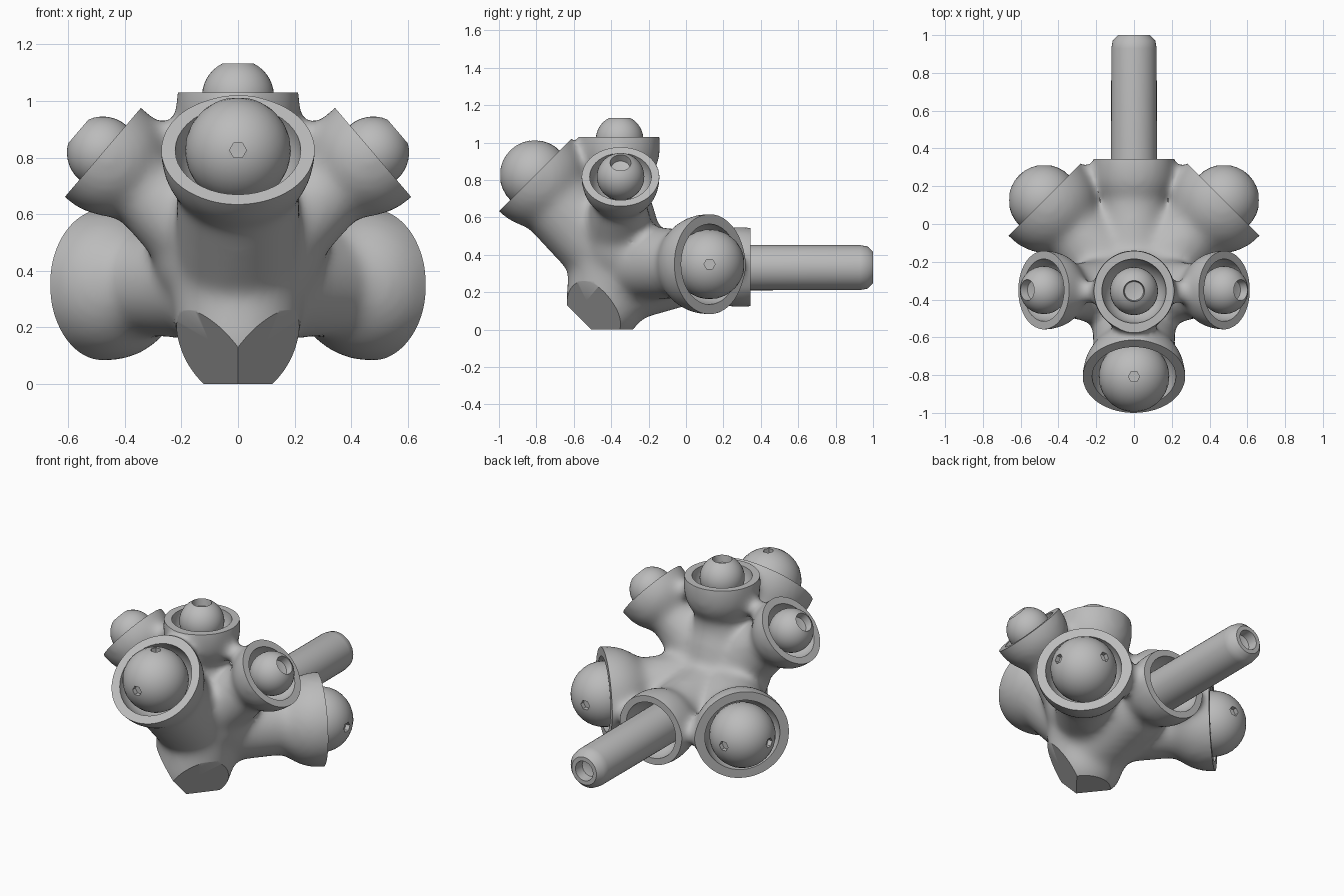
import bpy, bmesh, math
from mathutils import Vector, Matrix

if "Cube" in bpy.data.objects:
    bpy.data.objects.remove(bpy.data.objects["Cube"], do_unlink=True)

grey = bpy.data.materials.new("plain grey")
grey.use_nodes = True
grey.diffuse_color = (0.5, 0.5, 0.5, 1)
grey.node_tree.nodes["Principled BSDF"].inputs["Base Color"].default_value = (0.5, 0.5, 0.5, 1)


def add_object(name, bm, matrix=Matrix()):
    mesh = bpy.data.meshes.new(name)
    bm.to_mesh(mesh)
    bm.free()
    mesh.materials.append(grey)
    obj = bpy.data.objects.new(name, mesh)
    bpy.context.collection.objects.link(obj)
    obj.matrix_world = matrix
    return obj


def lathe(name, profile, loc, axis, steps=40):
    """Spin a (radius, height) profile and aim it along an axis."""
    bm = bmesh.new()
    verts = [bm.verts.new((r, 0, z)) for r, z in profile]
    edges = [bm.edges.new(pair) for pair in zip(verts, verts[1:])]
    bmesh.ops.spin(bm, geom=verts + edges, cent=(0, 0, 0), axis=(0, 0, 1),
                   angle=math.tau, steps=steps)
    bmesh.ops.remove_doubles(bm, verts=bm.verts, dist=0.0001)
    bmesh.ops.recalc_face_normals(bm, faces=bm.faces)
    turn = Vector(axis).to_track_quat('Z', 'Y').to_matrix().to_4x4()
    return add_object(name, bm, Matrix.Translation(loc) @ turn)


def arc(r, start, end, n=14):
    """Arc points from start to end, in degrees above the equator."""
    angles = [math.radians(start + (end - start) * i / n) for i in range(n + 1)]
    return [(r * math.cos(a), r * math.sin(a)) for a in angles]


def capsule(bm, a, ra, b, rb):
    """Add a tapered capsule: the hull of two spheres."""
    part = bmesh.new()
    for p, r in ((a, ra), (b, rb)):
        bmesh.ops.create_icosphere(part, subdivisions=3, radius=r,
                                   matrix=Matrix.Translation(p))
    cloud = [v.co.copy() for v in part.verts]
    part.free()
    verts = [bm.verts.new(co) for co in cloud]
    hull = bmesh.ops.convex_hull(bm, input=verts)
    inner = [v for v in hull["geom_interior"] if isinstance(v, bmesh.types.BMVert)]
    bmesh.ops.delete(bm, geom=inner, context='VERTS')


def apply_modifiers(obj):
    graph = bpy.context.evaluated_depsgraph_get()
    mesh = bpy.data.meshes.new_from_object(obj.evaluated_get(graph))
    obj.modifiers.clear()
    obj.data = mesh


def subtract(obj, cutters):
    for cutter in cutters:
        cutter.hide_render = True
        mod = obj.modifiers.new("cut", 'BOOLEAN')
        mod.operation, mod.solver, mod.object = 'DIFFERENCE', 'EXACT', cutter
    apply_modifiers(obj)
    for cutter in cutters:
        bpy.data.objects.remove(cutter, do_unlink=True)


# Sockets: name, rim centre, axis, outer radius, cavity radius, depth of bowl centre, stem radius
sockets = [
    ("head", (0, -0.808, 0.826), (0, -0.7, 0.7), 0.267, 0.222, 0.01, 0.2),
    ("top", (0, -0.355, 1.03), (0, 0, 1), 0.21, 0.17, 0.07, 0.14),
    ("tail", (0, 0.345, 0.335), (0, 1, 0), 0.208, 0.17, 0.08, 0.17),
]
for side, s in (("left", 1), ("right", -1)):
    sockets += [
        (side + "_arm", (s * 0.478, -0.35, 0.818), (s * 0.76, 0, 0.65), 0.203, 0.165, 0.025, 0.13),
        (side + "_hip", (s * 0.476, 0.126, 0.35), (s * 0.7, 0.7, 0), 0.262, 0.215, 0.02, 0.18),
    ]

# Body: capsules fused and relaxed into a smooth blended hub
core = Vector((0, -0.37, 0.42))
pelvis = Vector((0, -0.36, 0.36))
bm = bmesh.new()
capsule(bm, core, 0.25, (0, -0.43, 0.15), 0.215)
capsule(bm, core, 0.25, (0, -0.35, 0.6), 0.19)
capsule(bm, (-0.1, -0.35, 0.45), 0.2, (0.1, -0.35, 0.45), 0.2)
capsule(bm, (0, -0.36, 0.24), 0.21, (0, 0, 0.32), 0.19)
capsule(bm, (0, -0.45, 0.44), 0.22, (0, -0.72, 0.73), 0.22)
cutters = []
for name, rim, axis, outer, cavity, depth, stem in sockets:
    axis = Vector(axis).normalized()
    centre = Vector(rim) - axis * depth
    root = core if axis.z > 0 else pelvis
    capsule(bm, root, 0.21, centre - axis * 0.08, stem)
    capsule(bm, centre, outer + 0.01, centre + axis * 0.05, outer + 0.01)
    cut = arc(cavity, -90, 0) + [(outer + 0.04, 0), (outer + 0.04, 0.4), (0, 0.4)]
    cutters.append(lathe(name + "_cutter", cut, rim, axis))
for s in (1, -1):
    # Webs joining neighbouring sockets
    capsule(bm, (s * 0.1, -0.36, 0.9), 0.055, (s * 0.4, -0.36, 0.86), 0.055)
    capsule(bm, (s * 0.15, 0.26, 0.34), 0.06, (s * 0.31, 0.25, 0.35), 0.06)
    # Slanted cuts at the foot of the hub
    block = [(0, 0), (0.28, 0), (0.28, 0.3), (0, 0.3)]
    cutters.append(lathe("slant_cutter", block, (s * 0.104, -0.532, 0.155), (s * 0.66, -0.53, -0.53)))
cutters.append(lathe("base_cutter", block, (0, -0.42, 0), (0, 0, -1)))

body = add_object("body", bm)
remesh = body.modifiers.new("fuse", 'REMESH')
remesh.mode, remesh.voxel_size = 'VOXEL', 0.018
relax = body.modifiers.new("relax", 'SMOOTH')
relax.factor, relax.iterations = 0.5, 35
apply_modifiers(body)
subtract(body, cutters)

# Balls on short stems, with a recess at the tip of the small ones
parts = [body]
for name, rim, axis, outer, cavity, depth, stem in sockets:
    if name == "tail":
        continue
    axis = Vector(axis).normalized()
    small = outer < 0.22
    r = 0.127 if small else 0.187
    centre = Vector(rim) - axis * (0.012 if name == "top" else 0)
    foot = [(0, -cavity - 0.03), (0.06, -cavity - 0.03)]
    if small:
        shape = foot + arc(r, -62, 64) + [(0.05, 0.07), (0, 0.06)]
    else:
        shape = foot + arc(r, -70, 90)
    ball = lathe(name + "_ball", shape, centre, axis)
    if not small:
        # Small six-sided pits facing the main directions
        pit = [(0, -0.03), (0.03, -0.03), (0.03, 0.05), (0, 0.05)]
        across = (0, -1, 0) if name == "head" else (math.copysign(1, rim[0]), 0, 0)
        other = (0, 0, 1) if name == "head" else (0, 1, 0)
        subtract(ball, [lathe("pit_cutter", pit, centre + Vector(d) * r, d, 6)
                        for d in (across, other)])
    parts.append(ball)

# Tail rod with a hollow rounded end
parts.append(lathe("tail_rod", [(0, 0), (0.122, 0), (0.12, 0.77), (0.113, 0.81), (0.085, 0.84),
                                (0.06, 0.84), (0.055, 0.78), (0, 0.76)],
                   (0, 0.16, 0.332), (0, 1, 0)))

# Smooth shading with sharp rims
bpy.ops.object.select_all(action='DESELECT')
for obj in parts:
    obj.select_set(True)
bpy.context.view_layer.objects.active = body
bpy.ops.object.shade_smooth_by_angle(angle=math.radians(35))
